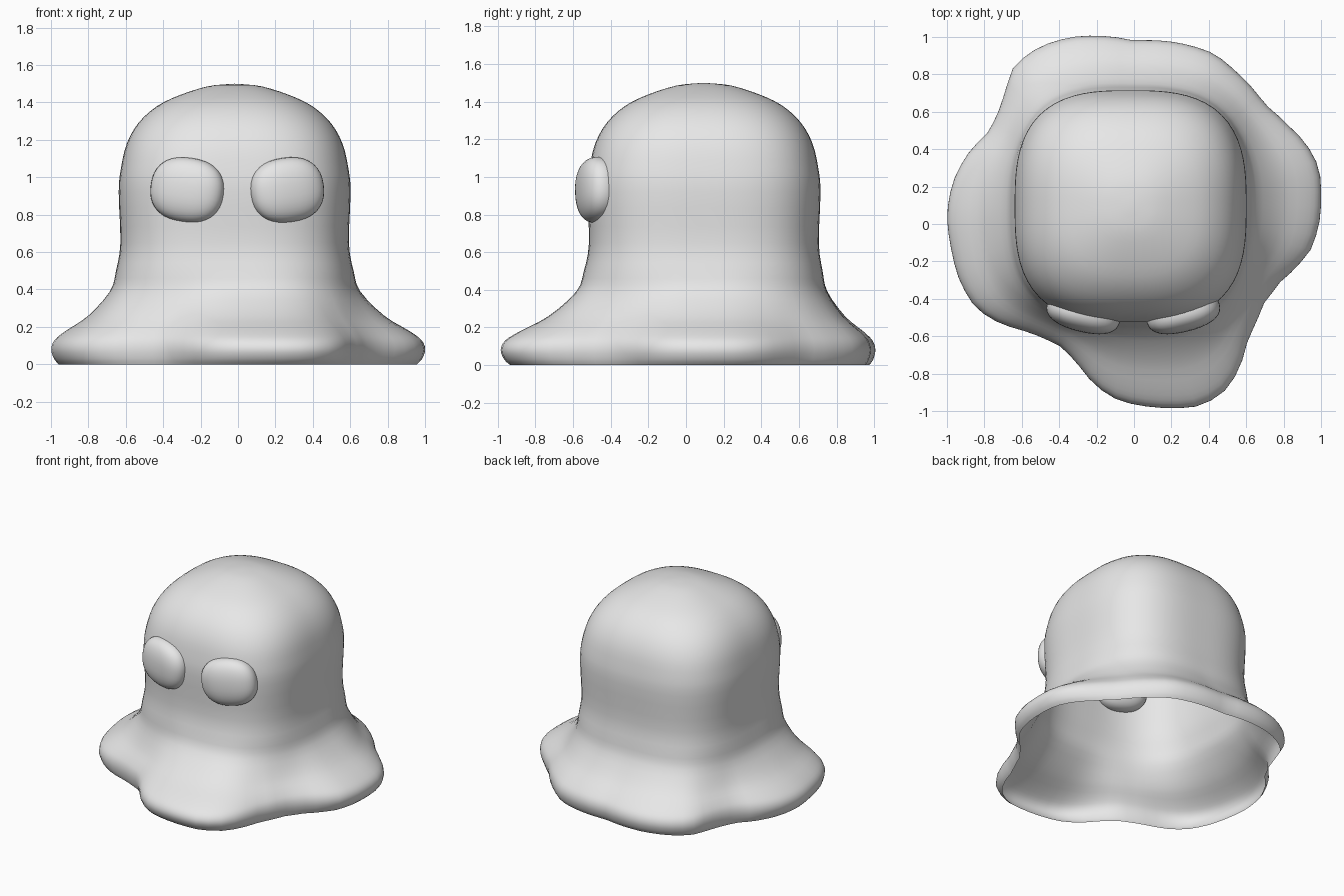
import bpy, bmesh, math
from mathutils import Matrix, Vector

if "Cube" in bpy.data.objects:
    bpy.data.objects.remove(bpy.data.objects["Cube"])

CX, CY = -0.018, 0.095      # axis of the body
SEG, STEPS = 80, 3

grey = bpy.data.materials.new("soft grey")
grey.diffuse_color = (0.8, 0.8, 0.8, 1)
grey.use_nodes = True
grey.node_tree.nodes["Principled BSDF"].inputs["Base Color"].default_value = grey.diffuse_color

# wavy outline of the hem, counter-clockwise
HEM = [(1.0, .1), (.99, .3), (.92, .43), (.81, .54), (.7, .64), (.54, .82), (.43, .91),
       (.3, .955), (0, .98), (-.33, 1.0), (-.5, .95), (-.64, .85), (-.69, .7), (-.73, .58),
       (-.78, .49), (-.9, .36), (-.97, .22), (-1.0, .05), (-.98, -.12), (-.93, -.31),
       (-.86, -.43), (-.78, -.5), (-.55, -.58), (-.41, -.64), (-.32, -.72), (-.2, -.87),
       (-.08, -.945), (.2, -.985), (.32, -.98), (.42, -.94), (.5, -.88), (.56, -.78),
       (.61, -.61), (.69, -.43), (.77, -.32), (.95, -.13), (.99, 0)]

# height, body scale, spread towards the hem, squareness
PROFILE = [(0, 1, .89, 2.9), (.03, 1, .96, 2.9), (.08, 1, 1, 2.9), (.13, 1, .95, 2.9),
           (.18, 1, .78, 2.9), (.26, 1, .45, 2.9), (.39, 1, .13, 2.9), (.5, 1, .04, 2.9),
           (.65, .985, 0, 2.9), (.92, 1, 0, 2.9), (1.05, .98, 0, 2.9), (1.18, .93, 0, 2.8),
           (1.29, .83, 0, 2.7), (1.38, .67, 0, 2.6), (1.44, .47, 0, 2.5), (1.485, .24, 0, 2.4),
           (1.497, .08, 0, 2.3)]


def finish(name, bm):
    bmesh.ops.recalc_face_normals(bm, faces=bm.faces)
    mesh = bpy.data.meshes.new(name)
    bm.to_mesh(mesh)
    bm.free()
    mesh.materials.append(grey)
    mesh.shade_smooth()
    ob = bpy.data.objects.new(name, mesh)
    bpy.context.collection.objects.link(ob)
    return ob


def catmull(a, b, c, d, u):
    return tuple(.5 * (2*q + (r - p)*u + (2*p - 5*q + 4*r - s)*u*u + (3*q - p - 3*r + s)*u**3)
                 for p, q, r, s in zip(a, b, c, d))


# hem as radius by angle
polar = sorted((math.atan2(y - CY, x - CX) % math.tau, math.hypot(x - CX, y - CY)) for x, y in HEM)
polar = [(polar[-1][0] - math.tau, polar[-1][1])] + polar + [(polar[0][0] + math.tau, polar[0][1])]


def hem_radius(a):
    for (a0, r0), (a1, r1) in zip(polar, polar[1:]):
        if a0 <= a <= a1:
            return r0 + (r1 - r0) * (a - a0) / (a1 - a0)


def body_radius(a, n):
    return .62 * (abs(math.cos(a))**n + abs(math.sin(a))**n) ** (-1 / n)


# sheet body: lofted rings, open underneath
levels = []
for i in range(len(PROFILE) - 1):
    quad = [PROFILE[max(0, min(len(PROFILE) - 1, i + k))] for k in (-1, 0, 1, 2)]
    levels += [catmull(*quad, s / STEPS) for s in range(STEPS)]
levels.append(PROFILE[-1])

bm = bmesh.new()
rings = []
for z, scale, spread, n in levels:
    ring = []
    for k in range(SEG):
        a = math.tau * k / SEG
        r = body_radius(a, n) * scale
        r += (hem_radius(a) - r) * spread
        ring.append(bm.verts.new((CX + r * math.cos(a), CY + r * math.sin(a), max(z, 0))))
    rings.append(ring)
for lo, hi in zip(rings, rings[1:]):
    for k in range(SEG):
        j = (k + 1) % SEG
        bm.faces.new((lo[k], lo[j], hi[j], hi[k]))
top = bm.verts.new((CX, CY, 1.5))
for k in range(SEG):
    bm.faces.new((rings[-1][k], rings[-1][(k + 1) % SEG], top))
finish("sheet_body", bm)

# eyes: flattened, slightly squared balls following the curve of the face
for name, side in (("left_eye", -1), ("right_eye", 1)):
    bm = bmesh.new()
    bmesh.ops.create_cube(bm, size=2)
    bmesh.ops.subdivide_edges(bm, edges=bm.edges, cuts=9, use_grid_fill=True)
    for v in bm.verts:
        p = 2.35
        v.co /= sum(abs(c)**p for c in v.co) ** (1 / p)
        v.co = Vector((v.co.x * .2, v.co.y * .1, v.co.z * .173))
    turn = Matrix.Rotation(side * math.radians(14), 4, 'Z') @ Matrix.Rotation(side * math.radians(-8), 4, 'Y')
    bm.transform(Matrix.Translation((-.004 + side * .267, -.477, .932)) @ turn)
    finish(name, bm)
